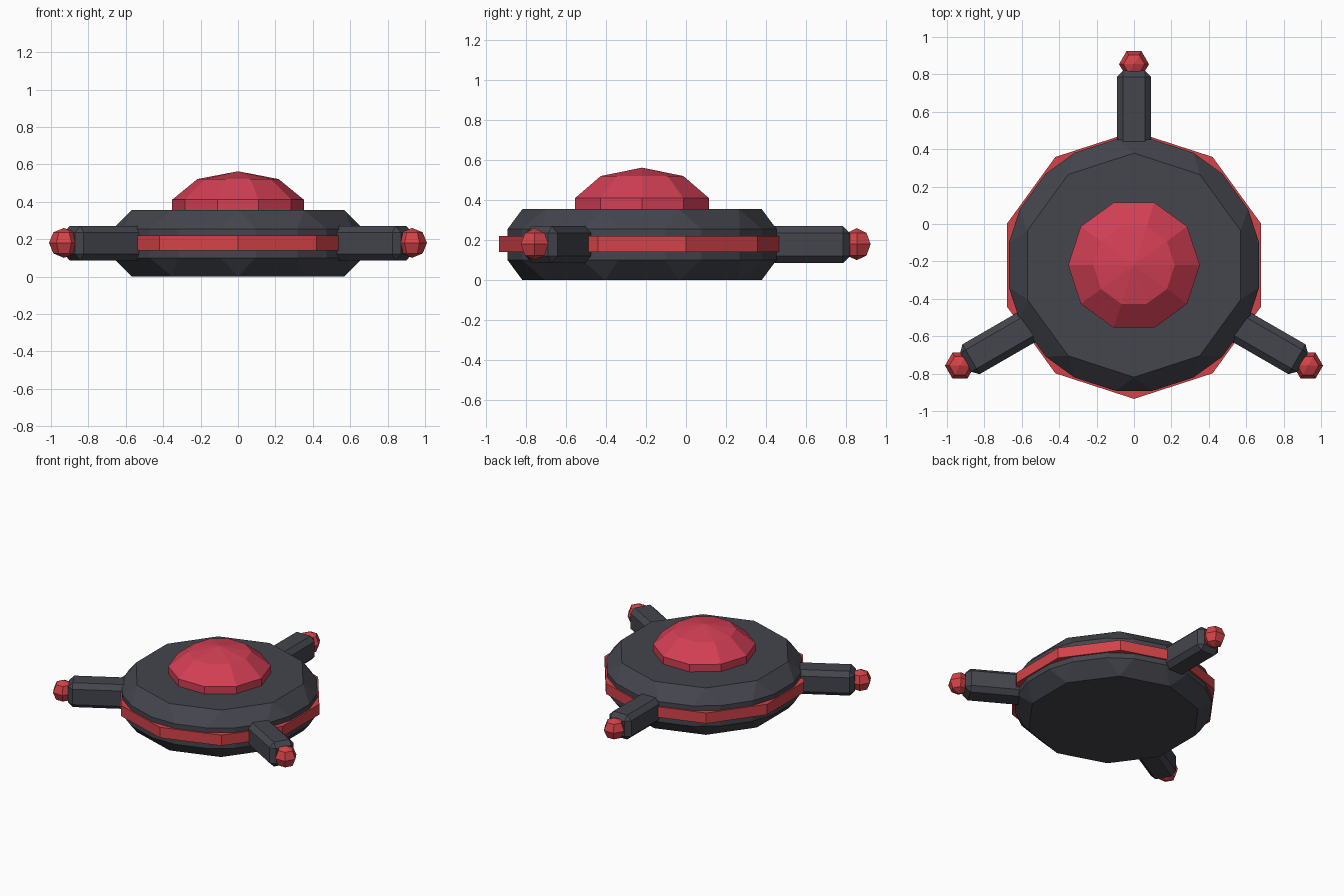
import bpy
from math import radians, cos, sin
from mathutils import Matrix

if "Cube" in bpy.data.objects:
    bpy.data.objects.remove(bpy.data.objects["Cube"], do_unlink=True)

CENTRE_Y = -0.22
MID_Z = 0.178


def material(name, rgb):
    m = bpy.data.materials.new(name)
    m.use_nodes = True
    m.diffuse_color = (*rgb, 1)
    m.node_tree.nodes["Principled BSDF"].inputs["Base Color"].default_value = (*rgb, 1)
    return m


charcoal = material("charcoal", (0.058, 0.060, 0.074))
crimson = material("crimson", (0.65, 0.05, 0.09))
red = material("red", (0.65, 0.055, 0.065))


def finish(name, mat, scale=(1, 1, 1), bevel=0):
    """Name and colour the active primitive, then scale and bevel it."""
    ob = bpy.context.object
    ob.name = name
    ob.data.transform(Matrix.Diagonal((*scale, 1)))
    ob.data.materials.append(mat)
    if bevel:
        mod = ob.modifiers.new("Bevel", "BEVEL")
        mod.width = bevel
        mod.segments = 1
        mod.limit_method = "ANGLE"
        mod.angle_limit = radians(30)
    return ob


# Chamfered ten-sided hull
bpy.ops.mesh.primitive_cylinder_add(vertices=10, radius=0.704, depth=0.355,
                                    location=(0, CENTRE_Y, MID_Z))
finish("hull", charcoal, bevel=0.1)

# Band around the waist
bpy.ops.mesh.primitive_cylinder_add(vertices=10, radius=0.715, depth=0.08,
                                    location=(0, CENTRE_Y, 0.18))
finish("waist_band", red)

# Faceted dome, half sunk in the hull
bpy.ops.mesh.primitive_uv_sphere_add(segments=10, ring_count=5, radius=1,
                                     location=(0, CENTRE_Y, 0.343))
dome = finish("dome", crimson, (0.37, 0.37, 0.22))
dome.rotation_euler.z = radians(90)

# Three arms, each with a small ball at the tip
for side, degrees in (("back", 90), ("right", 210), ("left", 330)):
    a = radians(degrees)

    def along(r, z):
        return (r * cos(a), CENTRE_Y + r * sin(a), z)

    bpy.ops.mesh.primitive_cube_add(size=1, location=along(0.79, MID_Z))
    arm = finish(side + "_arm", charcoal, (0.5, 0.184, 0.184), bevel=0.034)
    arm.rotation_euler.z = a

    bpy.ops.mesh.primitive_uv_sphere_add(segments=6, ring_count=4, radius=0.08,
                                         location=along(1.0745, 0.18))
    tip = finish(side + "_tip", red)
    tip.rotation_euler.z = a
